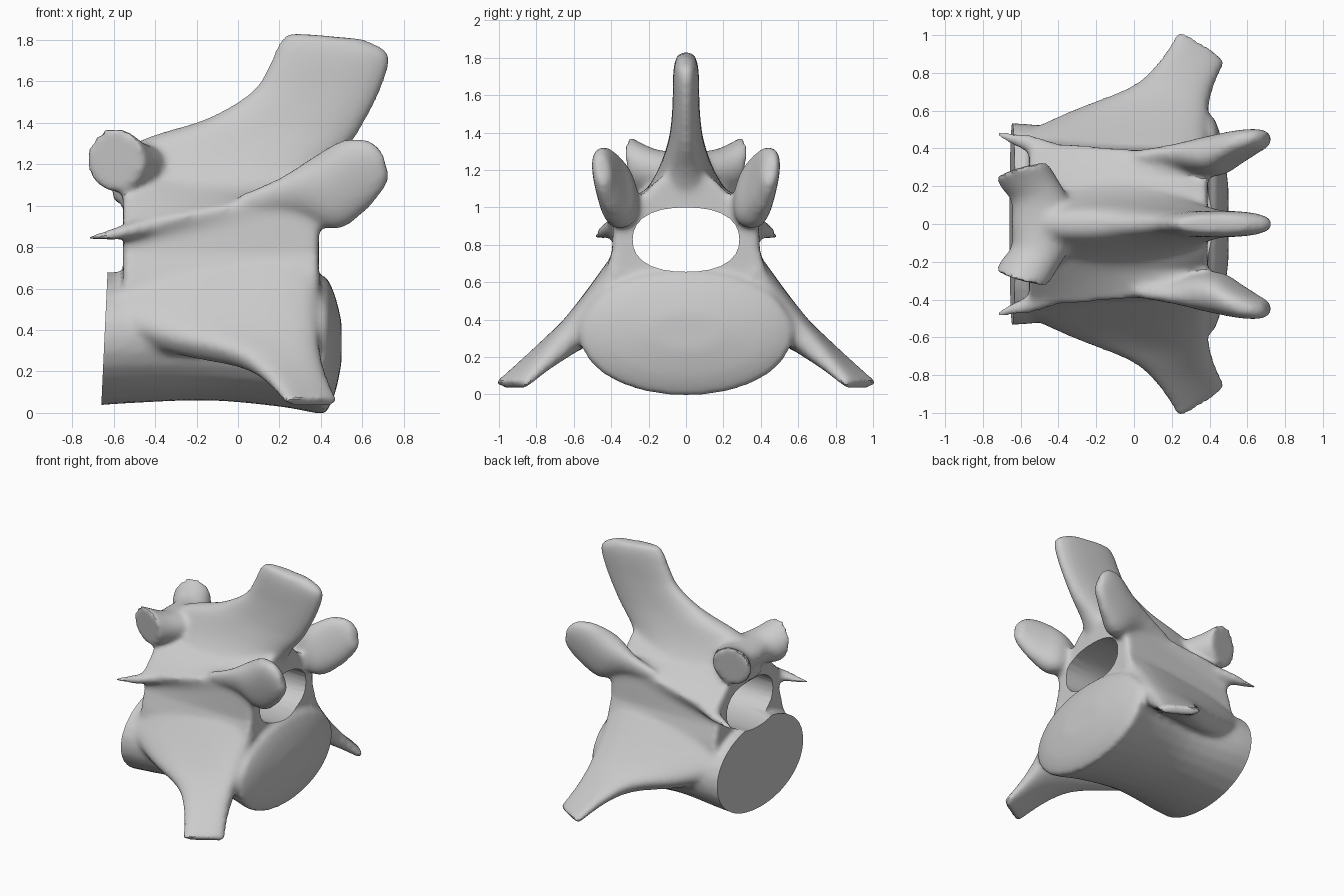
import bpy, bmesh
from math import cos, sin, tau
from mathutils import Vector, Matrix

if "Cube" in bpy.data.objects:
    bpy.data.objects.remove(bpy.data.objects["Cube"], do_unlink=True)


def oval(c, u, v, p=2.0, n=28):
    """Ring around c with half axes u and v; a larger p is squarer."""
    c, u, v = Vector(c), Vector(u), Vector(v)
    ring = []
    for i in range(n):
        a, b = cos(tau * i / n), sin(tau * i / n)
        k = (abs(a) ** p + abs(b) ** p) ** (-1 / p)
        ring.append(c + u * a * k + v * b * k)
    return ring


def spline(rings, steps=4):
    """Add smooth in-between rings."""
    out = []
    for i in range(len(rings) - 1):
        four = [rings[max(i - 1, 0)], rings[i], rings[i + 1], rings[min(i + 2, len(rings) - 1)]]
        for s in range(steps):
            t = s / steps
            out.append([b + (c - a) * (t / 2) + (a * 2 - b * 5 + c * 4 - d) * (t * t / 2)
                        + (b * 3 - a - c * 3 + d) * (t ** 3 / 2) for a, b, c, d in zip(*four)])
    return out + [rings[-1]]


def loft(bm, rings, mirror=False):
    """Skin closed rings and cap both ends, optionally on both sides."""
    rings = spline(rings)
    for side in ((1, -1) if mirror else (1,)):
        rows = [[bm.verts.new((p.x, p.y * side, p.z)) for p in r] for r in rings]
        n = len(rows[0])
        for a, b in zip(rows, rows[1:]):
            for i in range(n):
                j = (i + 1) % n
                bm.faces.new((a[i], a[j], b[j], b[i]))
        bm.faces.new(rows[0])
        bm.faces.new(rows[-1])


def finish(bm, name):
    bmesh.ops.recalc_face_normals(bm, faces=bm.faces)
    mesh = bpy.data.meshes.new(name)
    bm.to_mesh(mesh)
    bm.free()
    ob = bpy.data.objects.new(name, mesh)
    bpy.context.collection.objects.link(ob)
    return ob


bm = bmesh.new()

# Drum-shaped body: x, half width, bottom, top
drum = [(-.74, .535, .03, .7), (-.55, .53, .045, .69), (-.15, .48, .06, .67), (.2, .52, .03, .66),
        (.4, .57, -.005, .66), (.43, .55, .01, .65), (.47, .42, .1, .56), (.5, .2, .24, .44)]
loft(bm, [oval((x, 0, (a + b) / 2), (0, w, 0), (0, 0, (b - a) / 2), 2.08) for x, w, a, b in drum])

# Arch with a crest along each side: x, crest y, crest z, valley z
rings = []
for x, cy, cz, valley in [(-.555, .44, .885, 1.07), (-.3, .425, .945, 1.07), (0, .395, 1.01, 1.07),
                          (.2, .4, 1.08, 1.07), (.39, .42, 1.12, 1.04)]:
    half = [(.08, 1.2), (.16, 1.14), (.25, valley), (cy, cz), (.385, cz - .09),
            (.395, .77), (.43, .65), (.45, .5)]
    rings.append([Vector((x, y, z)) for y, z in half]
                 + [Vector((x, -y, z)) for y, z in reversed(half)])
loft(bm, rings)

# Pointed spurs at the front ends of the crests
loft(bm, [oval((-.38, .36, .91), (0, .06, 0), (0, 0, .045)),
          oval((-.54, .42, .875), (0, .05, 0), (0, 0, .038)),
          oval((-.64, .45, .855), (0, .035, 0), (0, 0, .025)),
          oval((-.735, .48, .84), (0, .014, 0), (0, 0, .012))], True)

# Upright spine: height, front x, back x, half thickness, backward tilt
blade = [(1.02, -.6, .38, .28, 0), (1.1, -.61, .4, .21, 0), (1.2, -.6, .46, .15, 0),
         (1.32, -.46, .56, .105, 0), (1.42, -.15, .62, .083, 0), (1.55, .065, .685, .072, 0),
         (1.68, .15, .73, .07, 0), (1.76, .19, .715, .064, .01), (1.82, .235, .6, .045, .015)]
loft(bm, [oval(((a + b) / 2, 0, z), ((b - a) / 2, 0, -d), (0, t, 0), 2.5) for z, a, b, t, d in blade])

# Side wings sweeping down: front edge point, back edge point, half thickness
normal = Vector((0, .7, .7))
wing = [((-.6, .36, .56), (.4, .36, .66), .1), ((-.6, .44, .43), (.39, .45, .52), .11),
        ((-.36, .56, .33), (.39, .55, .39), .1), ((-.03, .7, .26), (.4, .65, .27), .08),
        ((.12, .84, .175), (.43, .75, .165), .055), ((.23, 1.015, .05), (.485, .86, .05), .033)]
loft(bm, [oval((Vector(a) + Vector(b)) / 2, (Vector(b) - Vector(a)) / 2, normal * t, 3)
          for a, b, t in wing], True)

# Rear joint paddles
loft(bm, [oval((.02, .35, 1.0), (-.02, .01, .05), (0, .04, 0)),
          oval((.24, .35, 1.03), (-.05, .03, .1), (0, .07, 0)),
          oval((.42, .36, 1.06), (-.06, .03, .17), (0, .1, -.03), 2.4),
          oval((.56, .41, 1.145), (-.05, .03, .17), (.02, .08, -.02), 2.4),
          oval((.66, .44, 1.19), (-.03, .02, .125), (.02, .058, -.01), 2.4),
          oval((.71, .445, 1.2), (-.02, .01, .07), (.01, .04, 0))], True)

# Front joint knobs with flat outer faces
loft(bm, [oval((-.48, 0, 1.2), (.17, 0, 0), (0, 0, .1)),
          oval((-.5, .13, 1.19), (.15, .01, 0), (0, 0, .115)),
          oval((-.55, .21, 1.2), (.145, .03, 0), (0, .01, .135)),
          oval((-.595, .285, 1.225), (.14, .038, 0), (0, .022, .158))], True)

bone = finish(bm, "vertebra")

# Fuse the parts into one smooth surface
remesh = bone.modifiers.new("fuse", "REMESH")
remesh.mode = "VOXEL"
remesh.voxel_size = .018
soften = bone.modifiers.new("soften", "SMOOTH")
soften.factor = .5
soften.iterations = 12

# Canal through the arch
bm = bmesh.new()
loft(bm, [oval((x, 0, .828), (0, .285, 0), (0, 0, .172), 2.35) for x in (-1, -.1, .8)])
canal = finish(bm, "canal_cutter")

# Flat front end of the body
bm = bmesh.new()
bmesh.ops.create_cube(bm, size=1, matrix=Matrix.Translation((-.745, 0, .35))
                      @ Matrix.Rotation(.047, 4, "Y") @ Matrix.Diagonal((.2, 1.6, .78, 1)))
end = finish(bm, "end_cutter")

for cutter in (canal, end):
    cutter.hide_render = True
    cut = bone.modifiers.new(cutter.name, "BOOLEAN")
    cut.operation = "DIFFERENCE"
    cut.solver = "EXACT"
    cut.object = cutter

bpy.ops.object.select_all(action="DESELECT")
bpy.context.view_layer.objects.active = bone
bone.select_set(True)
for name in [m.name for m in bone.modifiers]:
    bpy.ops.object.modifier_apply(modifier=name)
for cutter in (canal, end):
    bpy.data.objects.remove(cutter, do_unlink=True)

# Plain grey colour
grey = bpy.data.materials.new("bone_grey")
grey.use_nodes = True
colour = (.6, .6, .6, 1)
grey.diffuse_color = colour
grey.node_tree.nodes["Principled BSDF"].inputs["Base Color"].default_value = colour
bone.data.materials.clear()
bone.data.materials.append(grey)
bpy.ops.object.shade_smooth_by_angle(angle=.6)
